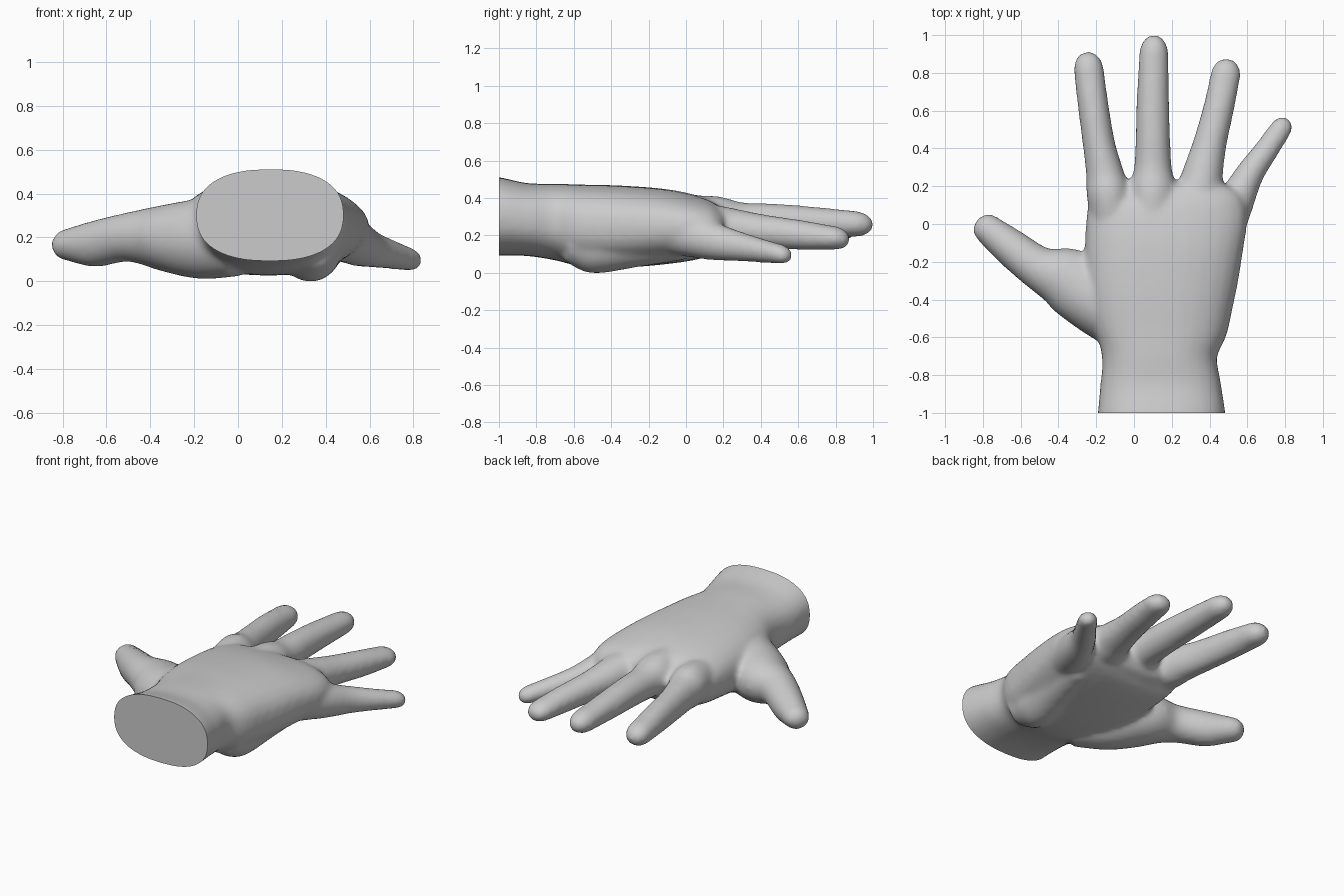
import bpy, bmesh, math
from mathutils import Vector

cube = bpy.data.objects.get("Cube")
if cube:
    bpy.data.objects.remove(cube, do_unlink=True)

SIDES = 28

skin = bpy.data.materials.new("light_grey")
skin.use_nodes = True
GREY = (0.6, 0.6, 0.6, 1)
skin.diffuse_color = GREY
skin.node_tree.nodes["Principled BSDF"].inputs["Base Color"].default_value = GREY


def spline(points, steps=5):
    """Smooth path through stations of (x, y, z, half width, half height)."""
    p = [Vector(q) for q in points]
    p = [p[0] * 2 - p[1]] + p + [p[-1] * 2 - p[-2]]
    out = []
    for a, b, c, d in zip(p, p[1:], p[2:], p[3:]):
        for i in range(steps):
            t = i / steps
            out.append(b + (c - a) * (t / 2) + (a * 2 - b * 5 + c * 4 - d) * (t * t / 2)
                       + (b * 3 - a - c * 3 + d) * (t ** 3 / 2))
    return out + [p[-2]]


def limb(bm, stations, dome, power=2.0):
    """Loft oval rings along a path, with a rounded far end."""
    path = spline(stations)
    end = path[-1]
    step = (end - path[-2]).to_3d().normalized()
    for i in range(1, 6):
        a = i / 5 * math.radians(75)
        pos = end.to_3d() + step * dome * math.sin(a)
        path.append(Vector((*pos, end[3] * math.cos(a), end[4] * math.cos(a))))
    rings = []
    for i, s in enumerate(path):
        along = path[min(i + 1, len(path) - 1)] - path[max(i - 1, 0)]
        side = Vector((along[1], -along[0], 0)).normalized()
        ring = []
        for k in range(SIDES):
            a = math.tau * k / SIDES
            u, v = (math.copysign(abs(f) ** (2 / power), f) for f in (math.cos(a), math.sin(a)))
            ring.append(bm.verts.new(s.to_3d() + side * (u * s[3]) + Vector((0, 0, v * s[4]))))
        rings.append(ring)
    for r, q in zip(rings, rings[1:]):
        for k in range(SIDES):
            n = (k + 1) % SIDES
            bm.faces.new((r[k], r[n], q[n], q[k]))
    bm.faces.new(rings[0])
    bm.faces.new(rings[-1])


bm = bmesh.new()

# Wrist and palm
limb(bm, [(.145, -1.1, .31, .345, .215), (.145, -1, .31, .338, .21), (.14, -.85, .293, .32, .195),
          (.135, -.7, .28, .305, .205), (.14, -.55, .26, .36, .22), (.14, -.35, .255, .40, .22),
          (.16, -.1, .255, .42, .2), (.18, .08, .25, .42, .165), (.18, .17, .25, .36, .12)],
     .05, 2.4)
# Heel of the palm on the little finger side
limb(bm, [(.36, -.65, .2, .1, .13), (.33, -.5, .16, .14, .155),
          (.36, -.25, .17, .13, .13), (.4, -.02, .18, .1, .105)], .05)
# Thumb with its mound
limb(bm, [(0, -.56, .2, .15, .17), (-.17, -.43, .2, .175, .182), (-.345, -.3, .205, .175, .15),
          (-.5, -.235, .21, .118, .113), (-.65, -.125, .18, .1, .107),
          (-.775, -.025, .175, .08, .074)], .075)
# Index finger
limb(bm, [(-.1, -.1, .28, .1, .1), (-.135, .15, .28, .115, .13), (-.155, .27, .27, .1, .11),
          (-.185, .42, .265, .086, .1), (-.215, .62, .26, .082, .09), (-.24, .82, .25, .08, .072)], .095)
# Middle finger
limb(bm, [(.09, -.15, .32, .08, .1), (.1, .15, .3, .12, .12), (.1, .3, .285, .1, .1),
          (.1, .45, .285, .092, .095), (.1, .65, .28, .087, .085), (.105, .9, .27, .078, .07)], .105)
# Ring finger
limb(bm, [(.27, -.15, .28, .09, .1), (.34, .15, .25, .12, .12), (.365, .27, .245, .108, .105),
          (.4, .42, .23, .09, .09), (.45, .62, .21, .082, .08), (.485, .79, .195, .08, .064)], .09)
# Little finger
limb(bm, [(.42, -.15, .25, .12, .13), (.53, .1, .19, .1, .11), (.61, .26, .155, .077, .085),
          (.7, .39, .13, .065, .067), (.775, .5, .11, .06, .054)], .075)

bmesh.ops.recalc_face_normals(bm, faces=bm.faces[:])
mesh = bpy.data.meshes.new("hand")
bm.to_mesh(mesh)
bm.free()
hand = bpy.data.objects.new("hand", mesh)
bpy.context.collection.objects.link(hand)

# Fuse the parts into one soft skin
fuse = hand.modifiers.new("fuse", 'REMESH')
fuse.mode = 'VOXEL'
fuse.voxel_size = 0.016
soften = hand.modifiers.new("soften", 'SMOOTH')
soften.factor = 0.5
soften.iterations = 12
graph = bpy.context.evaluated_depsgraph_get()
fused = bpy.data.meshes.new_from_object(hand.evaluated_get(graph))
hand.modifiers.clear()

# Cut the wrist flat and stand the hand on the ground
bm = bmesh.new()
bm.from_mesh(fused)
cut = bmesh.ops.bisect_plane(bm, geom=bm.verts[:] + bm.edges[:] + bm.faces[:],
                             plane_co=(0, -1, 0), plane_no=(0, -1, 0), clear_outer=True)
rim = [e for e in cut["geom_cut"] if isinstance(e, bmesh.types.BMEdge)]
bmesh.ops.holes_fill(bm, edges=rim, sides=0)
low = min(v.co.z for v in bm.verts)
bmesh.ops.translate(bm, verts=bm.verts[:], vec=(0, 0, -low))
bmesh.ops.recalc_face_normals(bm, faces=bm.faces[:])
bm.to_mesh(fused)
bm.free()
hand.data = fused
fused.materials.clear()
fused.materials.append(skin)
bpy.data.meshes.remove(mesh)

bpy.ops.object.select_all(action='DESELECT')
hand.select_set(True)
bpy.context.view_layer.objects.active = hand
bpy.ops.object.shade_smooth_by_angle(angle=math.radians(50))
